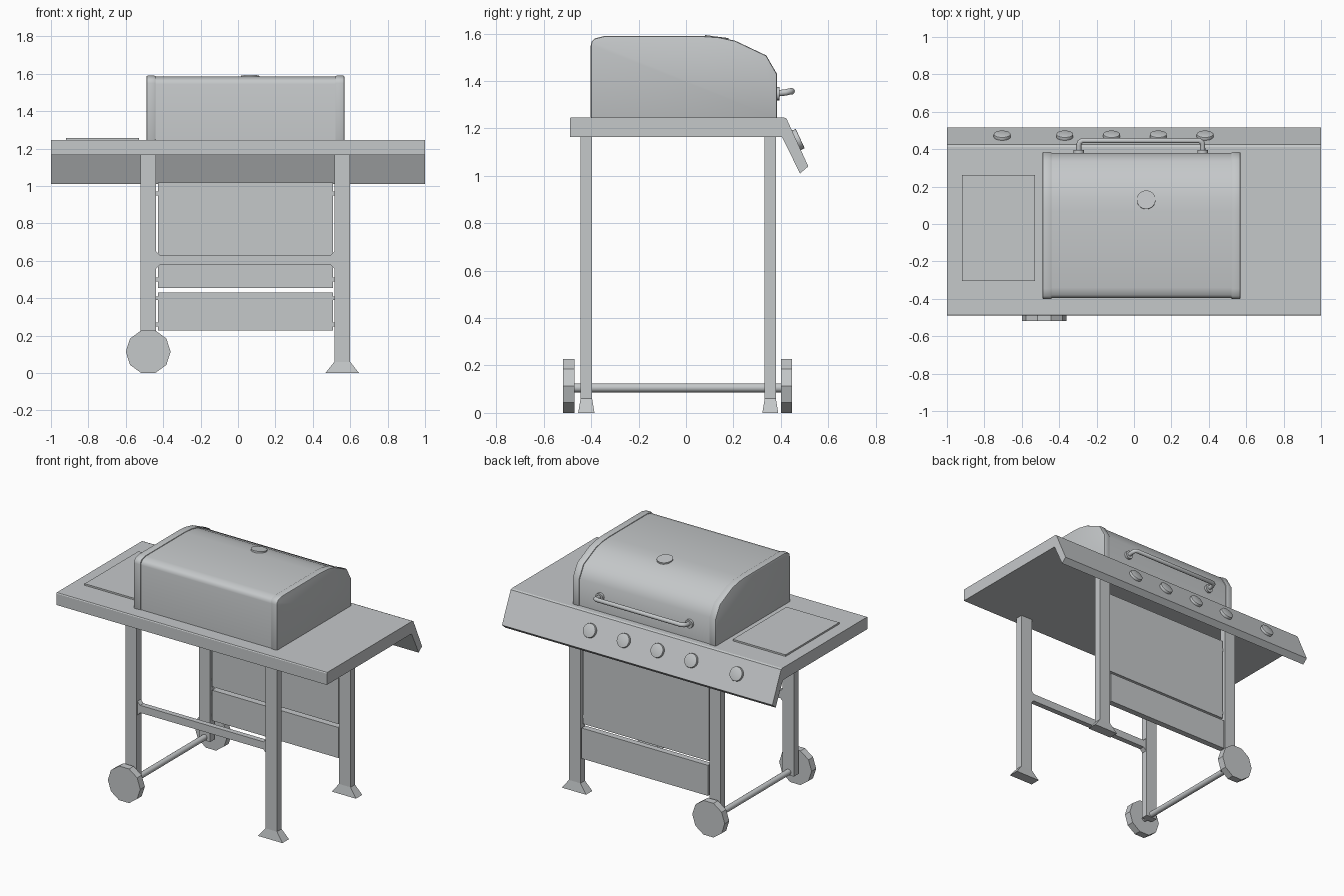
import bpy, bmesh, math
from mathutils import Vector

if "Cube" in bpy.data.objects:
    bpy.data.objects.remove(bpy.data.objects["Cube"])

steel = bpy.data.materials.new("light_grey_steel")
steel.diffuse_color = (0.56, 0.58, 0.59, 1)
steel.use_nodes = True
steel.node_tree.nodes["Principled BSDF"].inputs["Base Color"].default_value = steel.diffuse_color


def finish(ob, smooth=None, bevel=0):
    ob.data.materials.append(steel)
    bpy.ops.object.select_all(action='DESELECT')
    bpy.context.view_layer.objects.active = ob
    ob.select_set(True)
    if bevel:
        m = ob.modifiers.new("bevel", 'BEVEL')
        m.width, m.segments, m.limit_method = bevel, 2, 'ANGLE'
        m.angle_limit = math.radians(50)
        bpy.ops.object.modifier_apply(modifier=m.name)
    if smooth:
        bpy.ops.object.shade_smooth_by_angle(angle=math.radians(smooth))
    return ob


def from_bmesh(name, bm, smooth=None, bevel=0):
    bmesh.ops.recalc_face_normals(bm, faces=bm.faces)
    me = bpy.data.meshes.new(name)
    bm.to_mesh(me)
    bm.free()
    ob = bpy.data.objects.new(name, me)
    bpy.context.collection.objects.link(ob)
    return finish(ob, smooth, bevel)


def extrude(name, pts, offset, smooth=None, bevel=0):
    """Solid from a flat outline pushed along an offset."""
    bm = bmesh.new()
    face = bm.faces.new([bm.verts.new(p) for p in pts])
    new = bmesh.ops.extrude_face_region(bm, geom=[face])['geom']
    bmesh.ops.translate(bm, vec=Vector(offset),
                        verts=[v for v in new if isinstance(v, bmesh.types.BMVert)])
    return from_bmesh(name, bm, smooth, bevel)


def box(name, x, y, z, bevel=0):
    pts = [(x[0], y[0], z[0]), (x[1], y[0], z[0]), (x[1], y[1], z[0]), (x[0], y[1], z[0])]
    return extrude(name, pts, (0, 0, z[1] - z[0]), None, bevel)


def side_profile(name, yz, x0, x1, smooth=None, bevel=0):
    return extrude(name, [(x0, y, z) for y, z in yz], (x1 - x0, 0, 0), smooth, bevel)


def disc(name, base, direction, radius, depth, sides=24, smooth=35, bevel=0):
    d = Vector(direction).normalized()
    bpy.ops.mesh.primitive_cylinder_add(vertices=sides, radius=radius, depth=depth,
                                        location=Vector(base) + d * depth / 2)
    ob = bpy.context.object
    ob.name = name
    ob.rotation_euler = d.to_track_quat('Z', 'Y').to_euler()
    return finish(ob, smooth, bevel)


# Table top with the sloping control panel folded down along the +y edge
side_profile("table_top", [(-0.49, 1.165), (-0.49, 1.241), (-0.486, 1.247), (0.412, 1.247),
                           (0.424, 1.242), (0.516, 1.04), (0.481, 1.01), (0.405, 1.165)], -1, 1)

# Control knobs
for i, x in enumerate((-0.705, -0.37, -0.12, 0.13, 0.38)):
    disc(f"knob_{i + 1}", (x, 0.461, 1.148), (0, 0.907, 0.42), 0.045, 0.023, bevel=0.003)

# Side burner cover
box("side_burner_cover", (-0.92, -0.53), (-0.305, 0.262), (1.24, 1.258))

# Hood and its two raised end caps
hood = [(-0.402, 1.24), (-0.402, 1.55), (-0.398, 1.567), (-0.385, 1.58), (-0.345, 1.59),
        (0.07, 1.59), (0.14, 1.585), (0.208, 1.57), (0.339, 1.508), (0.385, 1.428), (0.385, 1.24)]
inner = [(-0.008 + (y + 0.008) * 0.985, 1.24 + (z - 1.24) * 0.984) for y, z in hood]
side_profile("hood", inner, -0.45, 0.53, smooth=40)
for name, x in (("left_hood_cap", -0.49), ("right_hood_cap", 0.52)):
    side_profile(name, hood, x, x + 0.05, smooth=40, bevel=0.008)

# Thermometer on the hood
disc("thermometer", (0.065, 0.128, 1.572), (0, 0.13, 0.99), 0.05, 0.016, 32)

# Hood handle: bent tube with round mounts
path = [(-0.295, 0.375, 1.347), (-0.295, 0.42, 1.352), (-0.291, 0.437, 1.356), (-0.277, 0.446, 1.357)]
path += [(0.072 - x, y, z) for x, y, z in reversed(path)]
cu = bpy.data.curves.new("hood_handle", 'CURVE')
cu.dimensions, cu.bevel_depth, cu.bevel_resolution, cu.use_fill_caps = '3D', 0.014, 3, True
sp = cu.splines.new('POLY')
sp.points.add(len(path) - 1)
for p, co in zip(sp.points, path):
    p.co = (*co, 1)
ob = bpy.data.objects.new("hood_handle", cu)
bpy.context.collection.objects.link(ob)
bpy.context.view_layer.objects.active = ob
bpy.ops.object.select_all(action='DESELECT')
ob.select_set(True)
bpy.ops.object.convert(target='MESH')
finish(bpy.context.object, smooth=50)
for name, x in (("left_handle_mount", -0.295), ("right_handle_mount", 0.367)):
    disc(name, (x, 0.376, 1.347), (0, 1, 0), 0.028, 0.019, 16)

# Legs, flared feet and wheels
for side, y0, y1 in (("rear", -0.445, -0.396), ("front", 0.332, 0.379)):
    box(f"{side}_left_leg", (-0.52, -0.438), (y0, y1), (0.085, 1.18))
    box(f"{side}_right_leg", (0.515, 0.6), (y0, y1), (0.03, 1.18))
    bm = bmesh.new()
    lo = [(0.467, y0 - 0.01), (0.647, y0 - 0.01), (0.647, y1 + 0.01), (0.467, y1 + 0.01)]
    hi = [(0.515, y0), (0.6, y0), (0.6, y1), (0.515, y1)]
    a = [bm.verts.new((x, y, 0)) for x, y in lo]
    b = [bm.verts.new((x, y, 0.06)) for x, y in hi]
    bm.faces.new(a)
    bm.faces.new(b)
    for i in range(4):
        j = (i + 1) % 4
        bm.faces.new((a[i], a[j], b[j], b[i]))
    from_bmesh(f"{side}_right_foot", bm)

for name, y0 in (("rear_wheel", -0.518), ("front_wheel", 0.4)):
    ring = [(-0.48 + 0.12 * math.cos(math.radians(36 * i)), y0,
             0.1141 + 0.12 * math.sin(math.radians(36 * i))) for i in range(10)]
    extrude(name, ring, (0, 0.048, 0))
disc("axle", (-0.48, -0.48, 0.106), (0, 1, 0), 0.019, 0.89, 16)

# Rear stretcher with small corner gussets, one outline
l, r, g = -0.445, 0.522, 0.028
bar = [(l, 0.58 - g), (l + g, 0.58), (r - g, 0.58), (r, 0.58 - g),
       (r, 0.63 + g), (r - g, 0.63), (l + g, 0.63), (l, 0.63 + g)]
extrude("rear_stretcher", [(x, -0.438, z) for x, z in bar], (0, 0.036, 0))

# Cabinet front between the +y legs: upper door and lower panel with a slit between
box("cabinet_door", (-0.428, 0.507), (0.338, 0.366), (0.455, 1.02))
box("cabinet_lower_panel", (-0.428, 0.507), (0.338, 0.379), (0.228, 0.432))
# Slim rails that join the panels to the legs
for i, z in enumerate((0.25, 0.39, 0.49, 0.95)):
    box(f"panel_hinge_{i + 1}", (-0.445, 0.52), (0.345, 0.36), (z, z + 0.02))
